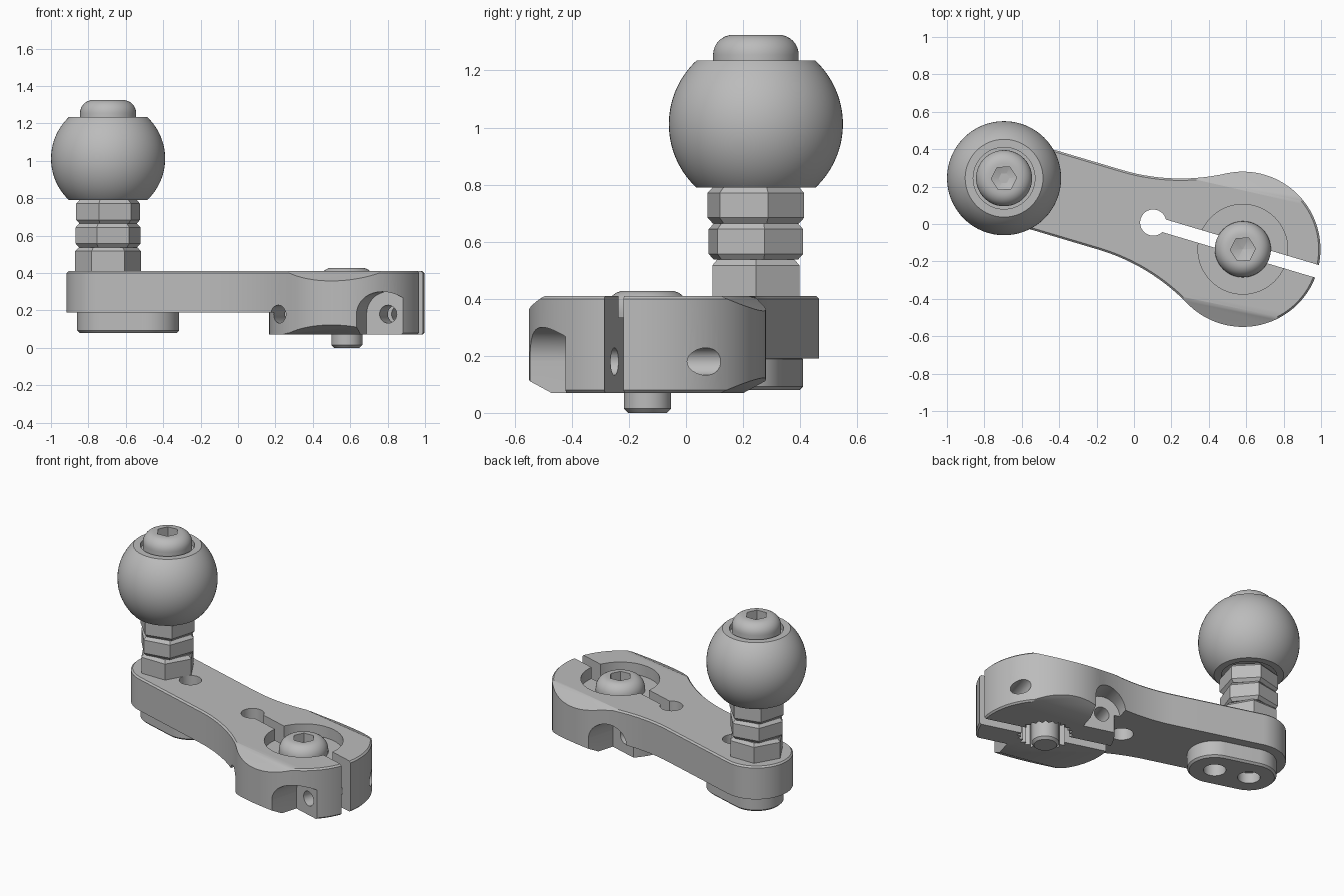
import bpy, bmesh, math
from mathutils import Matrix, Vector

old = bpy.data.objects.get("Cube")
if old:
    bpy.data.objects.remove(old, do_unlink=True)

metal = bpy.data.materials.new("grey_metal")
metal.use_nodes = True
metal.diffuse_color = (0.5, 0.5, 0.5, 1)
metal.node_tree.nodes["Principled BSDF"].inputs["Base Color"].default_value = (0.5, 0.5, 0.5, 1)

# Parts are built along local x with the clamp at the origin, then placed
LENGTH = 1.332
TILT = math.atan2(-0.38, 1.277)
PLACE = Matrix.Translation((0.582, -0.135, 0)) @ Matrix.Rotation(TILT, 4, 'Z')
CLAMP_R, ARM_R, TOP, BOTTOM, UNDER = 0.415, 0.222, 0.41, 0.07, 0.19
MID = (TOP + BOTTOM) / 2
parts = []


def add(name, bm, part):
    bmesh.ops.recalc_face_normals(bm, faces=bm.faces)
    mesh = bpy.data.meshes.new(name)
    bm.to_mesh(mesh)
    bm.free()
    ob = bpy.data.objects.new(name, mesh)
    bpy.context.collection.objects.link(ob)
    mesh.materials.append(metal)
    if part:
        parts.append(ob)
    else:
        ob.hide_render = True
    return ob


def arc(cx, cy, r, a0, a1, n):
    angles = [math.radians(a0 + (a1 - a0) * i / n) for i in range(n + 1)]
    return [(cx + r * math.cos(a), cy + r * math.sin(a)) for a in angles]


def circle(x, r, n=48, turn=0):
    return arc(x, 0, r, turn, turn + 360, n)[:-1]


def prism(name, pts, z0, z1, matrix=None, part=False):
    bm = bmesh.new()
    face = bm.faces.new([bm.verts.new((x, y, z0)) for x, y in pts])
    top = bmesh.ops.extrude_face_region(bm, geom=[face])["geom"]
    bmesh.ops.translate(bm, vec=(0, 0, z1 - z0), verts=[v for v in top if isinstance(v, bmesh.types.BMVert)])
    if matrix:
        bm.transform(matrix)
    return add(name, bm, part)


def lathe(name, profile, x, n=64, turn=0, part=True):
    """Closed solid from (radius, z) points, capped at both ends."""
    bm = bmesh.new()
    rings = [[bm.verts.new((px, py, z)) for px, py in circle(x, r, n, turn)] for r, z in profile]
    for a, b in zip(rings, rings[1:]):
        for i in range(n):
            j = (i + 1) % n
            bm.faces.new((a[i], a[j], b[j], b[i]))
    bm.faces.new(rings[0])
    bm.faces.new(rings[-1])
    return add(name, bm, part)


def apply(ob, mod):
    bpy.context.view_layer.objects.active = ob
    bpy.ops.object.modifier_apply(modifier=mod.name)


def bevel(ob, width):
    mod = ob.modifiers.new("bevel", 'BEVEL')
    mod.width, mod.segments, mod.limit_method = width, 1, 'ANGLE'
    mod.angle_limit = math.radians(60)
    apply(ob, mod)


def cut(ob, *cutters):
    for c in cutters:
        mod = ob.modifiers.new("cut", 'BOOLEAN')
        mod.operation, mod.solver, mod.object = 'DIFFERENCE', 'EXACT', c
        apply(ob, mod)
        bpy.data.objects.remove(c, do_unlink=True)


# Arm and clamp outline: round clamp, concave flanks, round far end
FILLET = 1.1
fy = ARM_R + FILLET
fx = -math.sqrt((CLAMP_R + FILLET) ** 2 - fy ** 2)
touch = math.degrees(math.atan2(fy, fx))
outline = (arc(0, 0, CLAMP_R, -touch, touch, 72)
           + arc(fx, fy, FILLET, touch - 180, -90, 14)[1:]
           + arc(-LENGTH, 0, ARM_R, 90, 270, 32)
           + arc(fx, -fy, FILLET, 90, 180 - touch, 14)[:-1])
body = prism("clamp_arm", outline, BOTTOM, TOP, part=True)
bevel(body, 0.01)

# Thin the arm outside the round clamp
relief = arc(0, 0, CLAMP_R, touch + 2, 358 - touch, 48) + [(-1, -1), (-2, -1), (-2, 1), (-1, 1)]
cut(body, prism("arm_relief", relief, -0.2, UNDER))

# Sloped flats on the clamp's upper and lower rims
wedge = [(0.275, 0.191), (0.5, 0.191), (0.5, 0.073)]
along_x = Matrix(((0, 0, 1, 0), (1, 0, 0, 0), (0, 1, 0, 0), (0, 0, 0, 1)))
for sy in (1, -1):
    for sz in (1, -1):
        pts = [(sy * y, sz * z) for y, z in wedge]
        m = Matrix.Translation((0, 0, MID)) @ Matrix.Rotation(math.radians(5), 4, 'Z') @ along_x
        cut(body, prism("rim_flat", pts, -0.45, 0.6, m))

# Slit, keyhole, screw seat and toothed bore
slit = [(-0.5, -0.035), (1, -0.035), (1, 0.035), (-0.5, 0.035)]
teeth = [(r * math.cos(a), r * math.sin(a)) for i in range(48)
         for r, a in [(0.17 if i % 2 else 0.145, math.tau * i / 48)]]
cut(body, prism("seat", circle(0, 0.24, 64), 0.335, 0.6),
    prism("toothed_bore", teeth, -0.1, 0.26),
    prism("screw_hole", circle(0, 0.09), 0.2, 0.5),
    prism("keyhole", circle(-0.5, 0.07), -0.1, 0.6),
    prism("slit", slit, -0.1, 0.6))

# Two cross screws, each with a round-topped pocket open below
pocket = arc(0, 0, 0.12, 0, 180, 24) + [(-0.12, -0.3), (0.12, -0.3)]
upright = Matrix.Rotation(math.radians(90), 4, 'X')
for turn in (0, math.pi):
    m = Matrix.Rotation(turn, 4, 'Z') @ Matrix.Translation((0.287, 0, 0.18)) @ upright
    cut(body, prism("cross_hole", circle(0, 0.048, 32), -0.7, 0.3, m),
        prism("cross_pocket", pocket, 0.19, 0.7, m))

# Foot under the far end, with two holes
SECOND = -1.108
foot_outline = arc(-LENGTH, 0, 0.165, 90, 270, 32) + arc(SECOND, 0, 0.165, -90, 90, 32)
foot = prism("foot", foot_outline, 0.08, 0.2, part=True)
bevel(foot, 0.012)
for ob in (foot, body):
    cut(ob, prism("through_hole", circle(SECOND, 0.068), -0.1, 0.6))
cut(foot, prism("stud_hole", circle(-LENGTH, 0.068), -0.1, 0.15))

# Stack of hex nuts around a stud
nut_h = 0.127
for i, turn in enumerate((0, 10, 14)):
    z0 = TOP + i * nut_h
    z1 = z0 + nut_h
    base = 0.176 if i == 0 else 0.157
    lathe("hex_nut_%d" % (i + 1), [(base, z0), (0.176, z0 + 0.02), (0.176, z1 - 0.02), (0.157, z1)],
          -LENGTH, 6, turn - math.degrees(TILT))
lathe("stud", [(0.09, 0.4), (0.09, 1.25)], -LENGTH, 32)

# Ball with flat ends and shallow recesses
BALL_R, BALL_Z = 0.305, 1.012
low, high = math.asin(-0.222 / BALL_R), math.asin(0.223 / BALL_R)
steps = [low + (high - low) * i / 28 for i in range(29)]
ball = lathe("ball", [(BALL_R * math.cos(a), BALL_Z + BALL_R * math.sin(a)) for a in steps], -LENGTH)
cut(ball, prism("upper_recess", circle(-LENGTH, 0.165, 64), 1.2, 1.4),
    prism("lower_recess", circle(-LENGTH, 0.165, 64), 0.7, 0.805))


# Domed socket screws
def dome_screw(name, x, z0, z1, rim):
    h = z1 - z0 - rim
    dome = [(0.15 - 0.07 * (1 - math.cos(t)), z0 + rim + h * math.sin(t))
            for t in (math.pi / 2 * i / 8 for i in range(9))]
    head = lathe(name, [(0.15, z0)] + dome, x)
    turn = 20
    cut(head, lathe("hex_socket", [(0.003, z1 - 0.085), (0.068, z1 - 0.06), (0.068, z1 + 0.1)],
                    x, 6, turn, False))


dome_screw("ball_screw", -LENGTH, 1.2, 1.325, 0.055)
dome_screw("clamp_screw_head", 0, 0.335, 0.428, 0.015)
lathe("clamp_screw_shank", [(0.068, 0), (0.083, 0.015), (0.083, 0.34)], 0, 40)

# Place and shade every part
for ob in parts:
    ob.data.transform(PLACE)
    bpy.ops.object.select_all(action='DESELECT')
    ob.select_set(True)
    bpy.context.view_layer.objects.active = ob
    bpy.ops.object.shade_smooth_by_angle(angle=math.radians(28))
